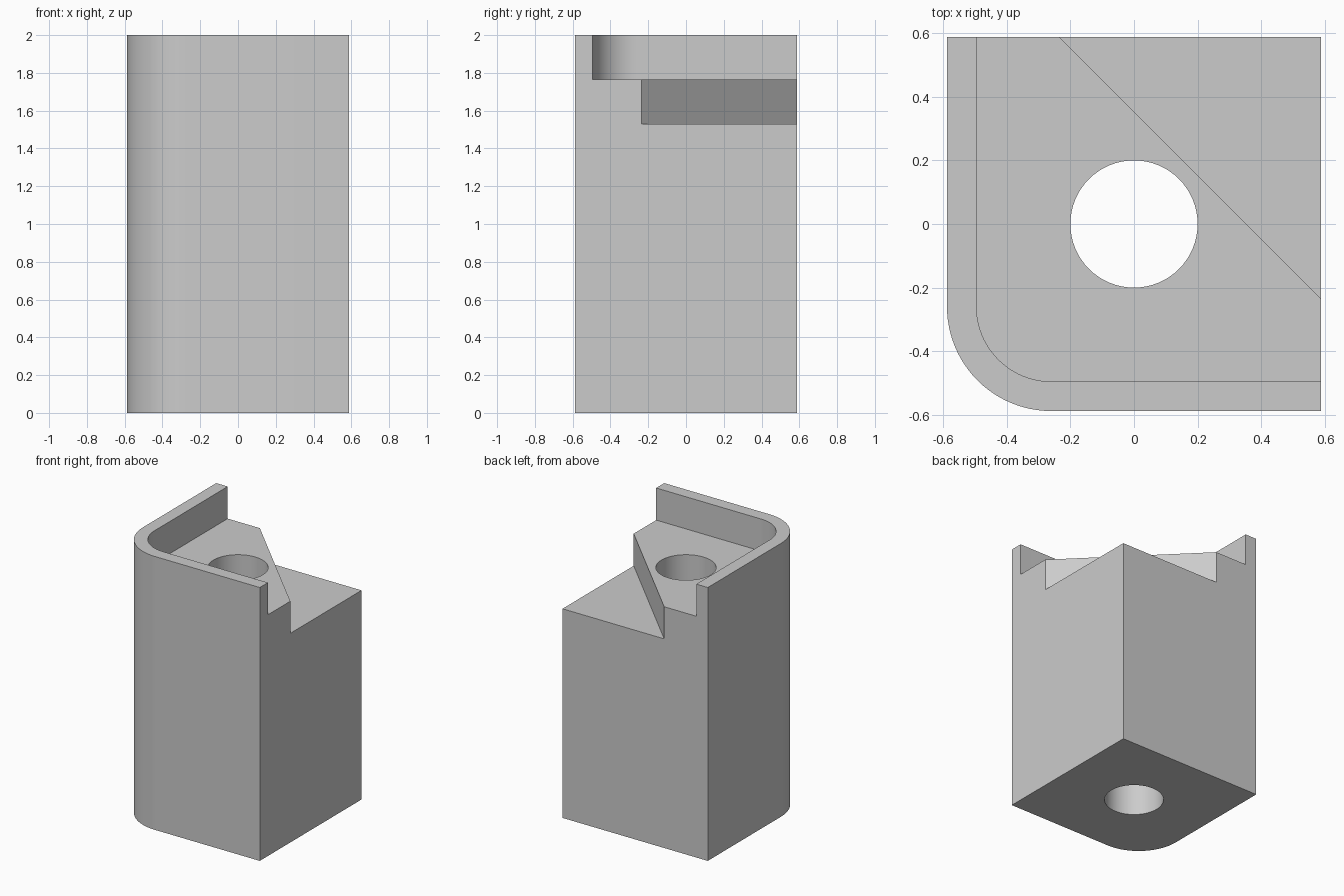
import bpy
import bmesh
import math

cube = bpy.data.objects.get("Cube")
if cube:
    bpy.data.objects.remove(cube, do_unlink=True)

HALF = 0.588          # half width of the square block
CENTRE = -0.26        # centre of the rounded corner, in x and y
WALL = 0.093          # rim thickness
HEIGHT = 2.0
POCKET_Z = 1.765
STEP_Z = 1.53
DIAGONAL = 0.353      # the step lies where x + y exceeds this
OVER = 1.0            # how far cutters reach past the block

grey = bpy.data.materials.new("light grey")
grey.use_nodes = True
colour = (0.6, 0.6, 0.6, 1)
grey.diffuse_color = colour
grey.node_tree.nodes["Principled BSDF"].inputs["Base Color"].default_value = colour


def arc(cx, cy, radius, start, end, steps):
    angles = [start + (end - start) * i / steps for i in range(steps + 1)]
    return [(cx + radius * math.cos(a), cy + radius * math.sin(a)) for a in angles]


def prism(name, outline, bottom, top):
    bm = bmesh.new()
    base = bm.faces.new([bm.verts.new((x, y, bottom)) for x, y in outline])
    moved = bmesh.ops.extrude_face_region(bm, geom=[base])["geom"]
    verts = [v for v in moved if isinstance(v, bmesh.types.BMVert)]
    bmesh.ops.translate(bm, verts=verts, vec=(0, 0, top - bottom))
    bmesh.ops.recalc_face_normals(bm, faces=bm.faces)
    mesh = bpy.data.meshes.new(name)
    bm.to_mesh(mesh)
    bm.free()
    mesh.materials.append(grey)
    obj = bpy.data.objects.new(name, mesh)
    bpy.context.collection.objects.link(obj)
    return obj


def rounded_outline(low, high):
    # Square with only its front right corner rounded
    corner = arc(CENTRE, CENTRE, CENTRE - low, math.pi, 1.5 * math.pi, 24)
    return corner + [(high, low), (high, high), (low, high)]


# Main block
block = prism("corner_block", rounded_outline(-HALF, HALF), 0, HEIGHT)

# Pocket behind the rim, diagonal step and round through hole
far = HALF + OVER
cutters = [
    prism("pocket_cutter", rounded_outline(WALL - HALF, far), POCKET_Z, HEIGHT + OVER),
    prism("step_cutter", [(far, DIAGONAL - far), (far, far), (DIAGONAL - far, far)],
          STEP_Z, POCKET_Z + 0.1),
    prism("hole_cutter", arc(0, 0, 0.2, 0, 2 * math.pi, 64)[:-1], -OVER, HEIGHT + OVER),
]

bpy.ops.object.select_all(action="DESELECT")
bpy.context.view_layer.objects.active = block
block.select_set(True)
for cutter in cutters:
    cutter.hide_render = True
    cut = block.modifiers.new(cutter.name, "BOOLEAN")
    cut.operation = "DIFFERENCE"
    cut.solver = "EXACT"
    cut.object = cutter
    bpy.ops.object.modifier_apply(modifier=cut.name)
    bpy.data.objects.remove(cutter, do_unlink=True)

bpy.ops.object.shade_smooth_by_angle(angle=math.radians(30))
